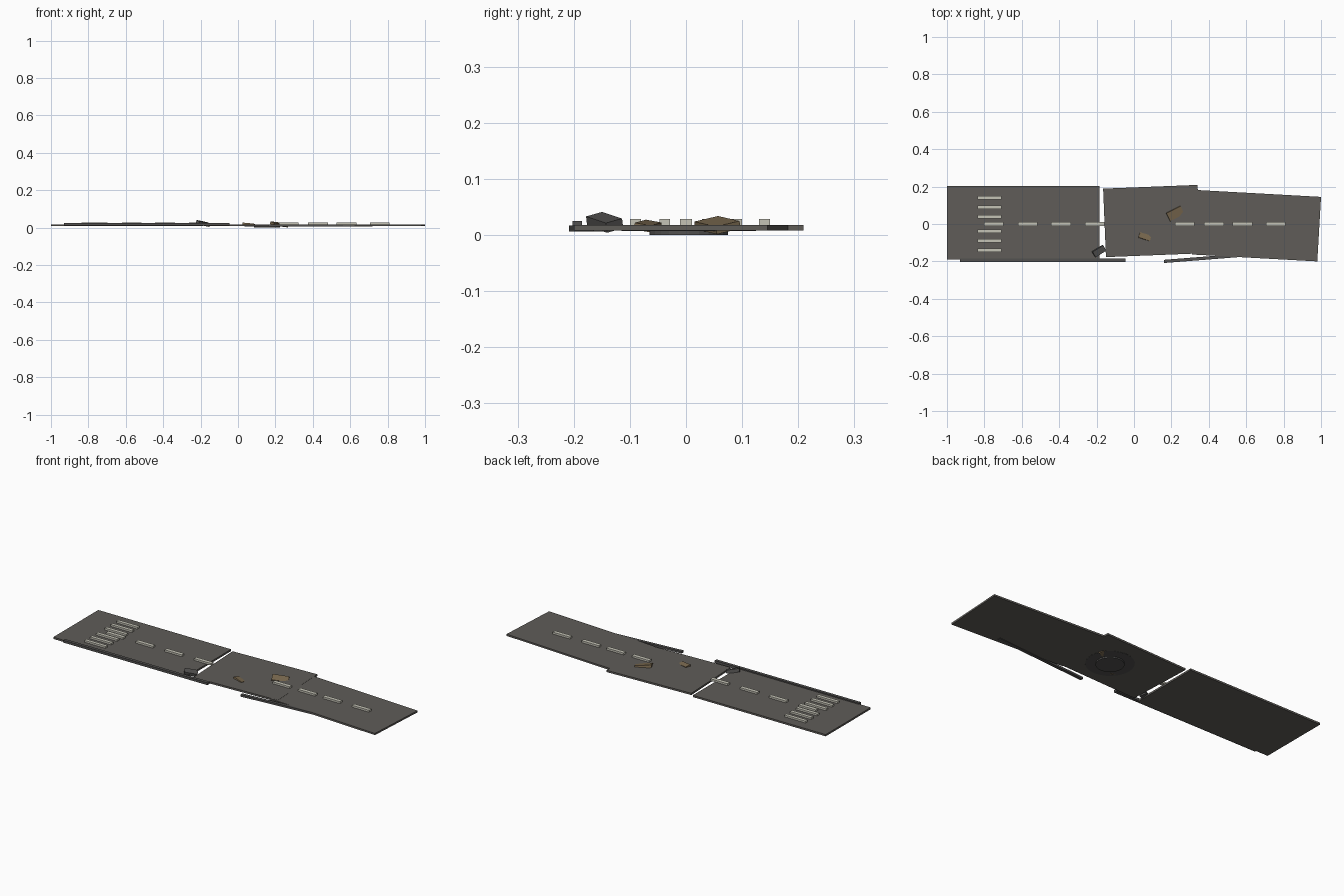
import bpy, bmesh
from math import radians
from mathutils import Matrix, Euler, Vector

cube = bpy.data.objects.get("Cube")
if cube:
    bpy.data.objects.remove(cube, do_unlink=True)


def material(name, rgb):
    m = bpy.data.materials.new(name)
    m.use_nodes = True
    m.diffuse_color = (*rgb, 1)
    m.node_tree.nodes["Principled BSDF"].inputs["Base Color"].default_value = (*rgb, 1)
    return m


ASPHALT = material("asphalt grey", (0.115, 0.108, 0.098))
CONCRETE = material("dark concrete", (0.085, 0.083, 0.08))
PAINT = material("pale road paint", (0.56, 0.55, 0.47))
EARTH = material("brown earth", (0.2, 0.145, 0.08))

BOTTOM, TOP = 0.008, 0.018


def finish(bm, name, mat):
    bmesh.ops.recalc_face_normals(bm, faces=bm.faces)
    mesh = bpy.data.meshes.new(name)
    bm.to_mesh(mesh)
    bm.free()
    mesh.materials.append(mat)
    obj = bpy.data.objects.new(name, mesh)
    bpy.context.collection.objects.link(obj)
    return obj


def slab(name, corners, low, high, mat):
    """Extrude a flat outline between two heights."""
    bm = bmesh.new()
    face = bm.faces.new([bm.verts.new((x, y, low)) for x, y in corners])
    top = bmesh.ops.extrude_face_region(bm, geom=[face])["geom"]
    verts = [v for v in top if isinstance(v, bmesh.types.BMVert)]
    bmesh.ops.translate(bm, verts=verts, vec=(0, 0, high - low))
    return finish(bm, name, mat)


def box(name, centre, size, mat, turn=(0, 0, 0)):
    bm = bmesh.new()
    rotation = Euler([radians(a) for a in turn]).to_matrix().to_4x4()
    matrix = Matrix.Translation(centre) @ rotation @ Matrix.Diagonal((*size, 1))
    bmesh.ops.create_cube(bm, size=1, matrix=matrix)
    return finish(bm, name, mat)


def disc(name, centre, radius, low, high, mat):
    bm = bmesh.new()
    bmesh.ops.create_cone(bm, cap_ends=True, segments=24, radius1=radius,
                          radius2=radius, depth=high - low,
                          matrix=Matrix.Translation((*centre, (low + high) / 2)))
    return finish(bm, name, mat)


# Road slabs, broken apart and slightly turned
slab("left_road_slab", [(-1, -0.19), (-0.185, -0.19), (-0.185, 0.204), (-1, 0.204)],
     BOTTOM, TOP, ASPHALT)
slab("middle_road_slab", [(-0.15, -0.177), (0.355, -0.157), (0.34, 0.209), (-0.165, 0.189)],
     BOTTOM, TOP, ASPHALT)
slab("right_road_slab", [(0.31, -0.163), (0.98, -0.2), (1, 0.145), (0.33, 0.182)],
     BOTTOM, TOP - 0.0004, ASPHALT)

# Crater layers below the middle slab
disc("crater_rim", (0.155, 0.005), 0.12, BOTTOM - 0.001, TOP - 0.002, CONCRETE)
disc("crater_floor", (0.155, 0.005), 0.07, 0.0, BOTTOM, CONCRETE)

# Kerbs along the front edge
box("left_kerb", (-0.488, -0.194, 0.018), (0.885, 0.017, 0.013), CONCRETE)
box("fallen_kerb", (0.44, -0.178, 0.0115), (0.56, 0.017, 0.011), CONCRETE, (0, 0, 4.5))

# Centre line dashes
for i, x in enumerate((-0.75, -0.568, -0.39, -0.21, 0.272, 0.428, 0.58, 0.758)):
    box(f"centre_dash_{i + 1}", (x, 0, 0.0228), (0.105, 0.021, 0.0105), PAINT)

# Crossing stripes, mirrored about the centre line
for side in (-1, 1):
    for i, y in enumerate((0.038, 0.09, 0.14)):
        box(f"crossing_stripe_{'front' if side < 0 else 'back'}_{i + 1}",
            (-0.773, side * y, 0.0228), (0.13, 0.019, 0.0105), PAINT)

# Rubble
box("large_earth_chunk", (0.22, 0.056, 0.0175), (0.085, 0.048, 0.014), EARTH, (12, 6, 27))
box("small_earth_chunk", (0.058, -0.068, 0.016), (0.064, 0.03, 0.012), EARTH, (-10, 5, -18))
box("concrete_chunk", (-0.187, -0.145, 0.0225), (0.068, 0.034, 0.018), CONCRETE, (14, 10, 32))
